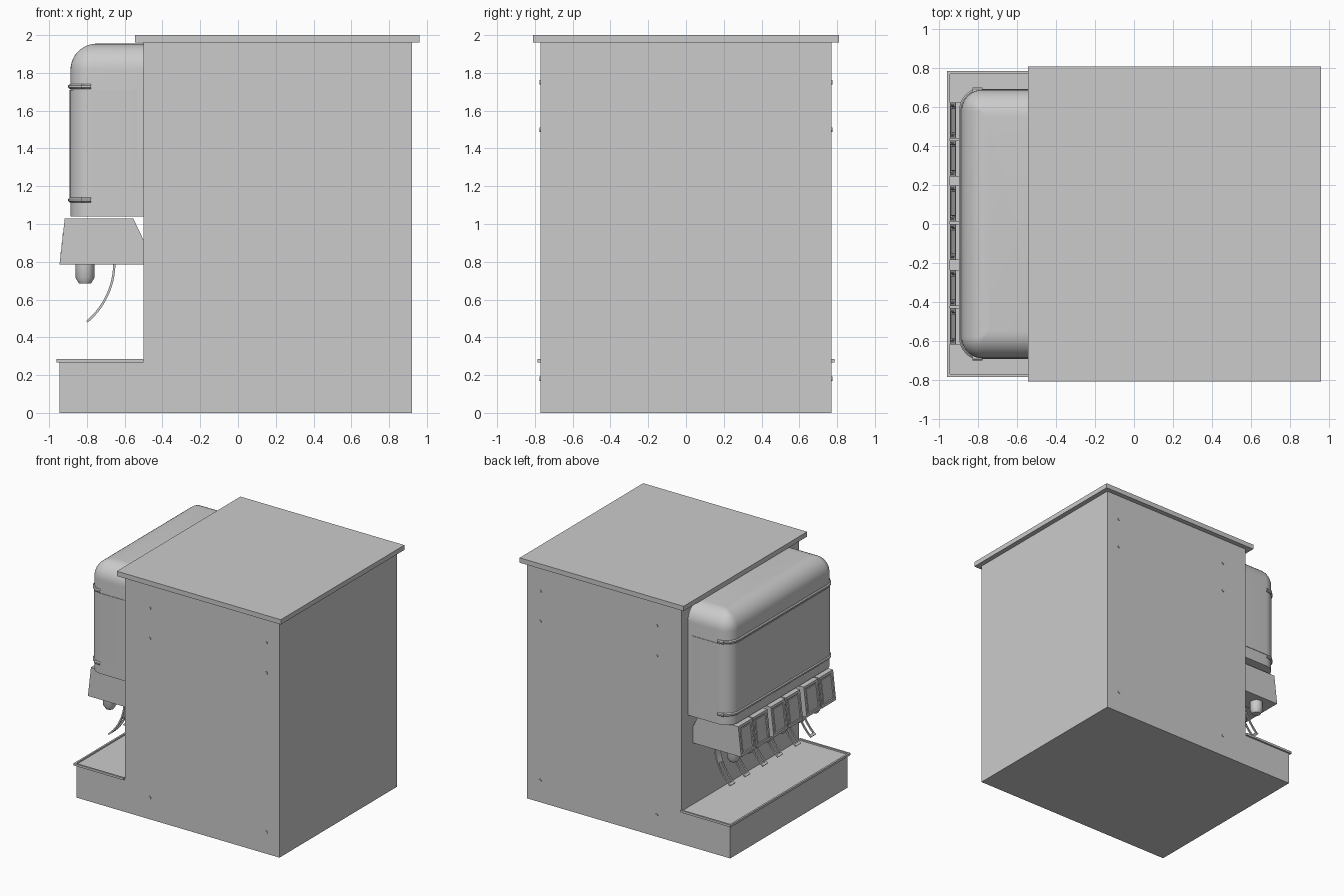
import bpy, bmesh, math
from mathutils import Matrix, Vector

if "Cube" in bpy.data.objects:
    bpy.data.objects.remove(bpy.data.objects["Cube"], do_unlink=True)

GREY = (0.6, 0.6, 0.6, 1)
mat = bpy.data.materials.new("light grey")
mat.use_nodes = True
mat.diffuse_color = GREY
mat.node_tree.nodes["Principled BSDF"].inputs["Base Color"].default_value = GREY


def finish(name, bm, smooth=False):
    bmesh.ops.recalc_face_normals(bm, faces=bm.faces)
    mesh = bpy.data.meshes.new(name)
    bm.to_mesh(mesh)
    bm.free()
    mesh.materials.append(mat)
    obj = bpy.data.objects.new(name, mesh)
    bpy.context.collection.objects.link(obj)
    if smooth:
        bpy.ops.object.select_all(action='DESELECT')
        obj.select_set(True)
        bpy.context.view_layer.objects.active = obj
        bpy.ops.object.shade_smooth_by_angle(angle=math.radians(35))
    return obj


def box(name, x, y, z):
    bm = bmesh.new()
    bmesh.ops.create_cube(bm, size=1)
    for v in bm.verts:
        v.co = [lo + (c + 0.5) * (hi - lo) for c, (lo, hi) in zip(v.co, (x, y, z))]
    return finish(name, bm)


def loft(name, rings, smooth=False):
    """Skin closed rings of points and cap both ends."""
    bm = bmesh.new()
    loops = [[bm.verts.new(p) for p in ring] for ring in rings]
    n = len(loops[0])
    for a, b in zip(loops, loops[1:]):
        for i in range(n):
            j = (i + 1) % n
            bm.faces.new((a[i], a[j], b[j], b[i]))
    bm.faces.new(loops[0])
    bm.faces.new(loops[-1])
    return finish(name, bm, smooth)


def tank_ring(z, back, inset=0.0, corner=0.11, steps=8):
    """Rectangle with its two front corners rounded."""
    x, y, r = -0.887 + inset, 0.69 - inset, max(corner - inset, 0.015)
    pts = [(back, y, z)]
    for side in (1, -1):
        arc = [(x + r - r * math.sin(a), side * (y - r + r * math.cos(a)), z)
               for a in (i * math.pi / 2 / steps for i in range(steps + 1))]
        pts += arc if side == 1 else arc[::-1]
    return pts + [(back, -y, z)]


# Cabinet, base and lid
BACK = -0.5
box("cabinet", (BACK, 0.92), (-0.77, 0.77), (0, 1.96))
box("lid", (-0.545, 0.96), (-0.81, 0.81), (1.96, 2.0))
box("base", (-0.945, BACK), (-0.77, 0.77), (0, 0.27))

# Drip tray with a thin raised rim
box("drip_tray", (-0.96, BACK), (-0.785, 0.785), (0.268, 0.274))
box("tray_rim_front", (-0.96, -0.945), (-0.785, 0.785), (0.27, 0.286))
for side, label in ((1, "left"), (-1, "right")):
    box("tray_rim_" + label, (-0.945, BACK), sorted((side * 0.77, side * 0.785)), (0.27, 0.286))

# Rounded tank housing with bands and a wrapped panel
ROUND, TOP = 0.14, 1.955
rings = [tank_ring(1.04, BACK)]
for i in range(11):
    a = i / 10 * math.pi / 2
    rings.append(tank_ring(TOP - ROUND + ROUND * math.sin(a), BACK, ROUND * (1 - math.cos(a))))
loft("tank_housing", rings, True)
loft("tank_panel", [tank_ring(z, -0.535, -0.004) for z in (1.14, 1.71)], True)
for label, z in (("upper", 1.728), ("lower", 1.127)):
    loft(label + "_tank_band",
         [tank_ring(z + dz, -0.83, -grow)
          for dz, grow in ((-0.013, 0.004), (-0.006, 0.012), (0.006, 0.012), (0.013, 0.004))], True)

# Dispensing valves
PROFILE = [(-0.945, 0.785), (-0.917, 1.03), (-0.555, 1.03), (BACK, 0.915), (BACK, 0.785)]
HALF = 0.093


def valve_body(name, yc):
    bm = bmesh.new()
    face = bm.faces.new([bm.verts.new((x, yc - HALF, z)) for x, z in PROFILE])
    ext = bmesh.ops.extrude_face_region(bm, geom=[face])
    moved = [g for g in ext["geom"] if isinstance(g, bmesh.types.BMVert)]
    bmesh.ops.translate(bm, verts=moved, vec=(0, 2 * HALF, 0))
    bmesh.ops.recalc_face_normals(bm, faces=bm.faces)
    front = min(bm.faces, key=lambda f: f.calc_center_median().x)
    # Recessed frame around a raised middle plate
    bmesh.ops.inset_individual(bm, faces=[front], thickness=0.03)
    bmesh.ops.inset_individual(bm, faces=[front], thickness=0.004, depth=-0.008)
    bmesh.ops.inset_individual(bm, faces=[front], thickness=0.008)
    bmesh.ops.inset_individual(bm, faces=[front], thickness=0.002, depth=0.006)
    return finish(name, bm)


def nozzle(name, yc):
    def ring(r, z):
        return [(-0.81 + r * math.cos(i * math.pi / 12), yc + r * math.sin(i * math.pi / 12), z)
                for i in range(24)]
    loft(name, [ring(0.05, 0.79), ring(0.05, 0.715), ring(0.032, 0.685)], True)


def lever_strip(name, y0, y1, t0, t1):
    """Thin strip following the bent lever arc from t0 to t1."""
    rings, r, steps = [], 0.405, 10
    for i in range(steps + 1):
        a = math.radians(50) * (t0 + (t1 - t0) * i / steps)
        rings.append([(-0.655 - r + q * math.cos(a), y, 0.793 - q * math.sin(a))
                      for q, y in ((r - 0.006, y0), (r + 0.006, y0), (r + 0.006, y1), (r - 0.006, y1))])
    loft(name, rings, True)


def buttons(name, yc):
    bm = bmesh.new()
    for side in (-1, 1):
        for t in (0.25, 0.45, 0.65):
            x = -0.945 + 0.028 * t
            m = Matrix.Translation((x, yc + side * 0.077, 0.785 + 0.245 * t))
            bmesh.ops.create_cone(bm, cap_ends=True, segments=10, radius1=0.005, radius2=0.005,
                                  depth=0.006, matrix=m @ Matrix.Rotation(math.pi / 2, 4, 'Y'))
    finish(name, bm)


for n, yc in enumerate((0.532, 0.336, 0.105, -0.092, -0.328, -0.525), 1):
    valve_body(f"valve_body_{n}", yc)
    buttons(f"valve_buttons_{n}", yc)
    nozzle(f"nozzle_{n}", yc)
    lever_strip(f"lever_top_{n}", yc - 0.032, yc + 0.032, 0, 0.45)
    lever_strip(f"lever_arm_left_{n}", yc + 0.02, yc + 0.032, 0.45, 0.94)
    lever_strip(f"lever_arm_right_{n}", yc - 0.032, yc - 0.02, 0.45, 0.94)
    lever_strip(f"lever_tip_{n}", yc - 0.032, yc + 0.032, 0.94, 1)

# Screw heads on both cabinet sides
bm = bmesh.new()
for side in (-1, 1):
    for x in (-0.27, 0.8):
        for z in (0.18, 1.5, 1.75):
            m = Matrix.Translation((x, side * 0.77, z)) @ Matrix.Rotation(math.pi / 2, 4, 'X')
            bmesh.ops.create_cone(bm, cap_ends=True, segments=12, radius1=0.012,
                                  radius2=0.012, depth=0.012, matrix=m)
finish("side_screws", bm)
